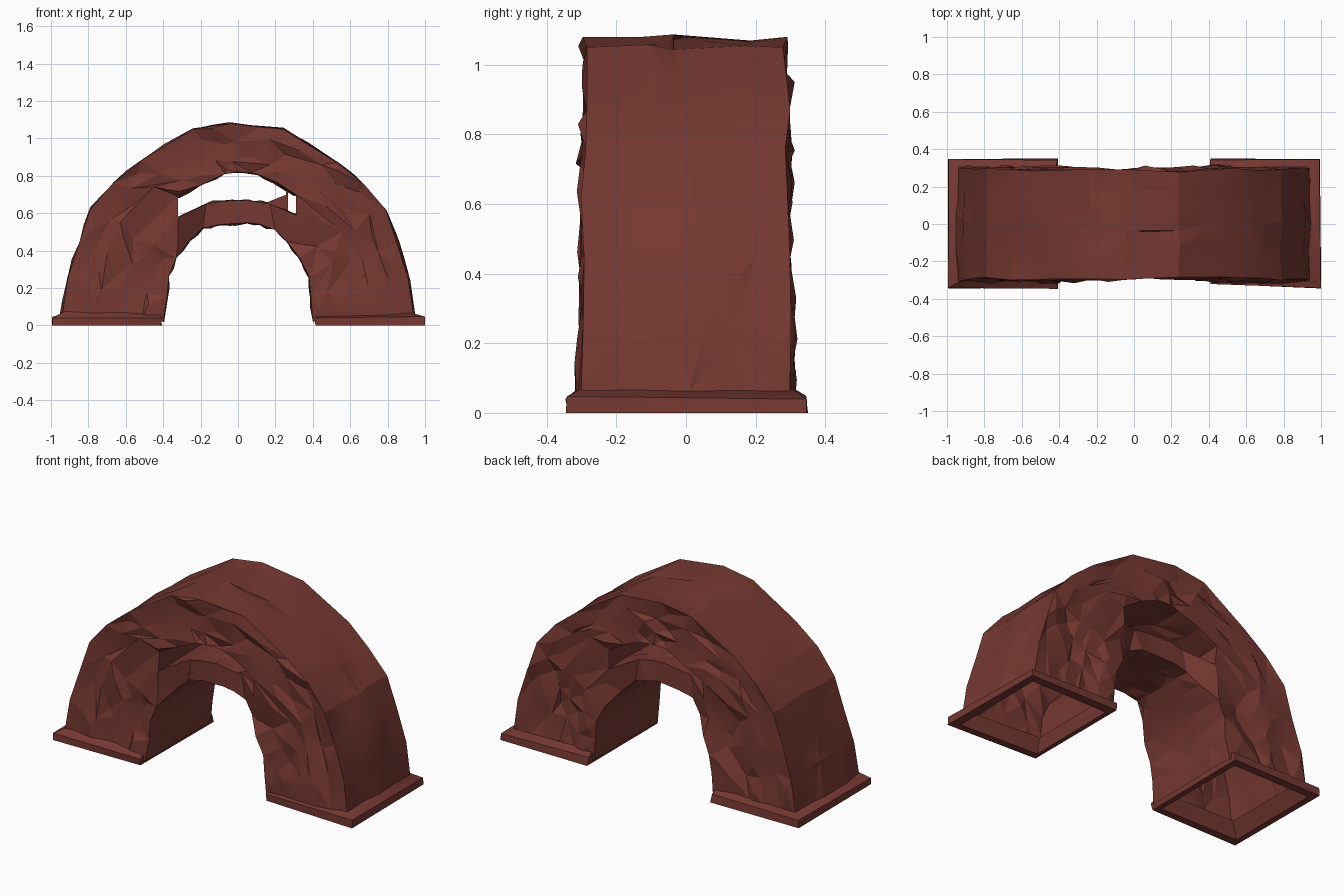
import bpy, bmesh, random
from mathutils import Vector

if "Cube" in bpy.data.objects:
    bpy.data.objects.remove(bpy.data.objects["Cube"])

random.seed(11)
mat = bpy.data.materials.new("red brown rock")
mat.diffuse_color = (0.18, 0.040, 0.031, 1)
mat.use_nodes = True
mat.node_tree.nodes["Principled BSDF"].inputs["Base Color"].default_value = mat.diffuse_color

OUTER = [(-.94, .05), (-.91, .25), (-.85, .44), (-.79, .62), (-.67, .76), (-.52, .88), (-.24, 1.05), (-.04, 1.08),
         (.24, 1.05), (.53, .87), (.67, .76), (.79, .62), (.85, .44), (.91, .25), (.94, .05)]
INNER = [(-.4, .02), (-.38, .15), (-.37, .26), (-.33, .36), (-.26, .45), (-.19, .52), (-.1, .54), (.05, .55),
         (.12, .54), (.2, .51), (.26, .45), (.33, .36), (.38, .26), (.39, .15), (.4, .02)]
HOLE_LOW = [(-.32, .58), (-.17, .65), (-.08, .665), (0, .67), (.08, .665), (.17, .65), (.31, .59)]
HOLE_TOP = [(-.32, .69), (-.2, .75), (-.07, .81), (0, .82), (.1, .81), (.2, .77), (.31, .70)]
H0, H1 = 4, 10            # stations where the opening starts and ends
N = len(OUTER)


def rnd(a):
    return random.uniform(-a, a)


def finish(name, bm, angle=0.4):
    me = bpy.data.meshes.new(name)
    bm.to_mesh(me)
    bm.free()
    me.materials.append(mat)
    ob = bpy.data.objects.new(name, me)
    bpy.context.collection.objects.link(ob)
    bpy.ops.object.select_all(action='DESELECT')
    ob.select_set(True)
    bpy.context.view_layer.objects.active = ob
    bpy.ops.object.shade_smooth_by_angle(angle=angle)
    return ob


# Rock arch: rings of points from crown to soffit at each station
bm = bmesh.new()


def station(i, sign):
    o, n = Vector(OUTER[i]), Vector(INNER[i])
    inside = H0 <= i <= H1
    top = Vector(HOLE_TOP[i - H0]) if inside else o.lerp(n, .55)
    low = Vector(HOLE_LOW[i - H0]) if inside else o.lerp(n, .78)
    pts = [o, o.lerp(top, .33), o.lerp(top, .67), top, low, n]
    out = []
    for k, p in enumerate(pts):
        half = .298 + .02 * max(0, 1 - p.y)
        free = 0 < k < 5 and 0 < i < N - 1
        y = half - random.uniform(0, .04 if free and not inside else .02)
        if k >= 4 and H0 < i < H1:         # the lower band is narrower than the arch
            y = .205 + rnd(.01)
        elif k == 5 and i in (H0, H1):
            y = .24
        j = .03 if free and not (inside and k > 2) else 0
        out.append(bm.verts.new((p.x + rnd(j), sign * y, p.y + rnd(j))))
    return out


front = [station(i, -1) for i in range(N)]
back = [station(i, 1) for i in range(N)]

side, broad = [], []
for grid in (front, back):
    for i in range(N - 1):
        for k in range(5):
            if k == 3 and H0 <= i < H1:
                continue
            q = [grid[i][k], grid[i + 1][k], grid[i + 1][k + 1], grid[i][k + 1]]
            f = bm.faces.new(q if grid is back else q[::-1])
            if not (k == 4 and H0 <= i < H1):
                side.append(f)


def strip(pairs, jit, flip):
    """Surface running from front to back, with uneven rows between."""
    rows = []
    for a, b in pairs:
        mids = [bm.verts.new(a.co.lerp(b.co, t + rnd(.1)) + Vector((rnd(jit), 0, rnd(jit)))) for t in (.25, .5, .75)]
        rows.append([a] + mids + [b])
    for r, s in zip(rows, rows[1:]):
        for k in range(4):
            q = [r[k], s[k], s[k + 1], r[k + 1]]
            broad.append(bm.faces.new(q[::-1] if flip else q))


def line(k, a, b):
    return [(front[i][k], back[i][k]) for i in range(a, b + 1)]


strip(line(0, 0, N - 1), .014, False)      # crown
strip(line(5, 0, N - 1), .006, True)       # soffit
strip(line(3, H0, H1), .014, True)         # opening ceiling
strip(line(4, H0, H1), .006, False)        # opening floor
for i in (H0, H1):                         # opening ends
    bm.faces.new([front[i][3], front[i][4], back[i][4], back[i][3]])

# Break the surfaces into uneven facets, side chunks pushed in or out
for f in side + broad:
    is_side = f in side
    v = bmesh.ops.poke(bm, faces=[f])['verts'][0]
    if is_side:
        v.co += Vector((rnd(.03), rnd(.025), rnd(.03)))
        v.co.y = max(-.32, min(.32, v.co.y))
    else:
        v.co += Vector((rnd(.012), rnd(.04), rnd(.012)))
bmesh.ops.triangulate(bm, faces=[f for f in bm.faces if len(f.verts) > 3])
bmesh.ops.recalc_face_normals(bm, faces=bm.faces)
finish("rock_arch", bm, .25)

# Base rims: open frames around the hollow feet
for s, name in ((-1, "left_base_rim"), (1, "right_base_rim")):
    bm = bmesh.new()

    def loop(x0, x1, y, z, j=.006):
        taper = .03 if s > 0 else 0        # the right rim narrows at its inner front corner
        return [bm.verts.new((s * (x + rnd(j)), yy + rnd(j), max(0, z + rnd(j) if z else 0)))
                for x, yy in ((x0, -y + taper), (x1, -y), (x1, y), (x0, y))]
    rings = [loop(.46, .91, .27, .08), loop(.44, .95, .30, 0), loop(.41, .995, .345, 0),
             loop(.41, .995, .345, .045), loop(.415, .93, .30, .07)]
    for a, b in zip(rings, rings[1:]):
        for k in range(4):
            bm.faces.new([a[k], a[(k + 1) % 4], b[(k + 1) % 4], b[k]])
    bmesh.ops.triangulate(bm, faces=bm.faces)
    bmesh.ops.recalc_face_normals(bm, faces=bm.faces)
    finish(name, bm, .8)

# Slim stone post and wedge in the opening
bm = bmesh.new()
bmesh.ops.create_cube(bm, size=1)
for v in bm.verts:
    v.co = Vector((.262 + v.co.x * .012, -.18 + v.co.y * .05, .665 + v.co.z * .17))
finish("opening_post", bm)

bm = bmesh.new()
tri = [(.12, .645), (.26, .62), (.26, .70)]
f = [bm.verts.new((x, -.2, z)) for x, z in tri]
g = [bm.verts.new((x, -.05, z)) for x, z in tri]
bm.faces.new(f)
bm.faces.new(g[::-1])
for k in range(3):
    bm.faces.new([f[k], g[k], g[(k + 1) % 3], f[(k + 1) % 3]])
bmesh.ops.recalc_face_normals(bm, faces=bm.faces)
finish("opening_wedge", bm)
